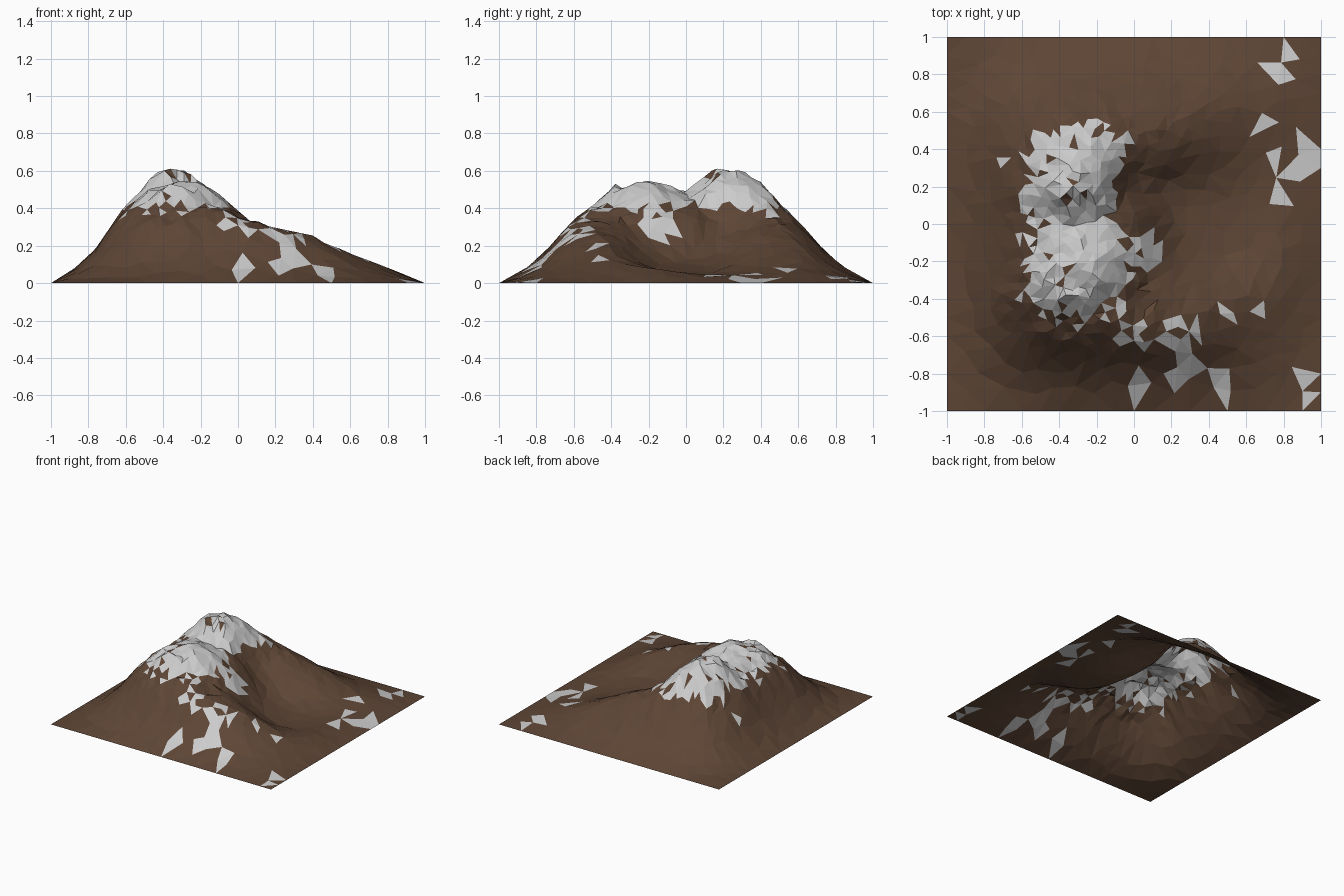
import bpy, bmesh, math, random
from mathutils import Vector, noise
from mathutils.geometry import delaunay_2d_cdt

if "Cube" in bpy.data.objects:
    bpy.data.objects.remove(bpy.data.objects["Cube"])

random.seed(7)

# Coarse relief: rows y = 0.8 .. -0.8, columns x = -0.8 .. 0.8 (border is 0)
RELIEF = [
    [.03, .08, .11, .12, .12, .10, .08, .05, .03],
    [.08, .22, .31, .32, .30, .25, .18, .10, .05],
    [.12, .35, .52, .50, .36, .26, .16, .08, .04],
    [.14, .40, .60, .54, .28, .14, .08, .05, .04],
    [.14, .38, .49, .46, .36, .14, .07, .05, .05],
    [.14, .39, .52, .53, .38, .20, .10, .08, .08],
    [.13, .37, .48, .46, .36, .29, .23, .16, .08],
    [.09, .24, .32, .33, .32, .28, .22, .13, .06],
    [.03, .08, .11, .12, .12, .11, .08, .06, .03],
]
# Snow patches away from the summit: x, y, radius
PATCHES = [(.85, .35, .13), (.8, .2, .07), (.65, .52, .06), (.8, .86, .08),
           (.92, -.84, .12), (.3, -.82, .12), (.46, -.85, .08), (.25, -.62, .11),
           (.0, -.6, .09), (.5, -.47, .06), (.68, -.44, .07), (.05, -.86, .06),
           (.08, -.14, .10), (-.75, .37, .06), (.62, -.1, .04)]


def cell(col, row):
    inside = 1 <= col <= 9 and 1 <= row <= 9
    return RELIEF[9 - row][col - 1] if inside else 0.0


def spline(a, b, c, d, t):
    return b + .5 * t * (c - a + t * (2*a - 5*b + 4*c - d + t * (3*(b - c) + d - a)))


def height(x, y):
    u, v = (x + 1) * 5, (y + 1) * 5
    i, j = min(int(u), 9), min(int(v), 9)
    rows = [spline(*[cell(i + k, j + m) for k in (-1, 0, 1, 2)], u - i)
            for m in (-1, 0, 1, 2)]
    base = max(spline(*rows, v - j), 0.0)
    rough = noise.noise(Vector((x * 9, y * 9, 3))) + .7 * noise.noise(Vector((x * 20, y * 20, 8)))
    return base + rough * .035 * min(base / .45, 1) ** 1.5


# Scattered points, dense on the massif and sparse on the lower slopes
points = []
for k in range(20):
    t = -1 + k * .1
    points += [Vector((t, -1)), Vector((1, t)), Vector((-t, 1)), Vector((-1, -t))]
for _ in range(9000):
    p = Vector((random.uniform(-.97, .97), random.uniform(-.97, .97)))
    gap = .038 + .06 * (1 - min(height(p.x, p.y) / .35, 1))
    if all((p - q).length_squared > gap * gap for q in points):
        points.append(p)
verts2d, _, faces, *_ = delaunay_2d_cdt(points, [], [], 0, 1e-6)

# Terrain sheet, flat shaded
bm = bmesh.new()
verts = [bm.verts.new((p.x, p.y, height(p.x, p.y))) for p in verts2d]
for f in faces:
    bm.faces.new([verts[i] for i in f])
bm.normal_update()

# Snow on the summit and in patches
for f in bm.faces:
    c = f.calc_center_median()
    if f.normal.z < 0:
        f.normal_flip()
    summit = c.z > .40 + random.uniform(-.04, .04) and c.x < .05 and random.random() > .04
    patch = any(math.hypot(c.x - x, c.y - y) < r for x, y, r in PATCHES)
    f.material_index = int(summit or (patch and random.random() < .75))

mesh = bpy.data.meshes.new("mountain_terrain")
bm.to_mesh(mesh)
bm.free()
for name, color in (("rock", (.11, .06, .036, 1)), ("snow", (.8, .8, .8, 1))):
    mat = bpy.data.materials.new(name)
    mat.diffuse_color = color
    mat.use_nodes = True
    mat.node_tree.nodes["Principled BSDF"].inputs["Base Color"].default_value = mat.diffuse_color
    mesh.materials.append(mat)
terrain = bpy.data.objects.new("mountain_terrain", mesh)
bpy.context.collection.objects.link(terrain)
